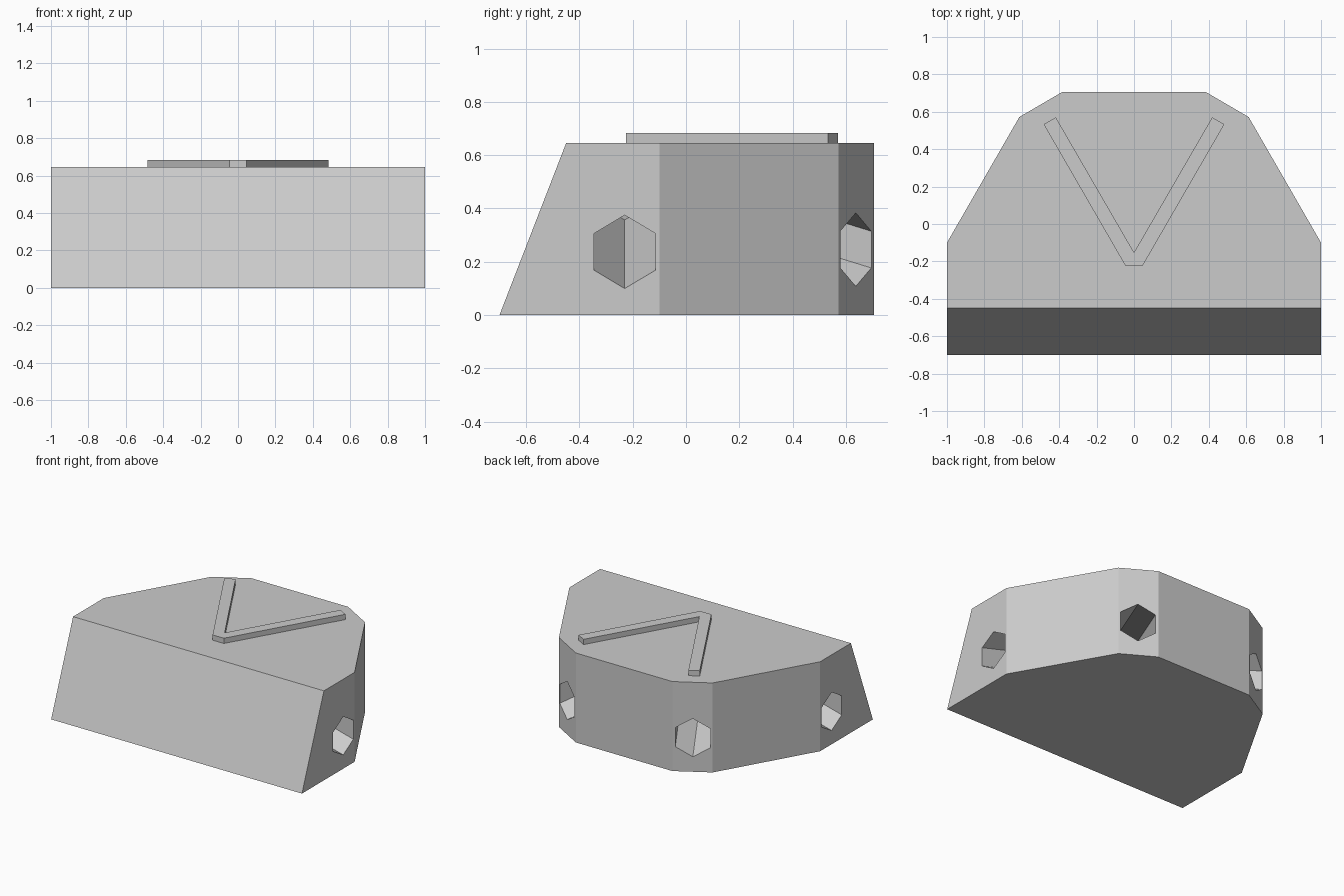
import bpy
import bmesh
from math import radians, tan, cos, sin
from mathutils import Vector, Matrix

old = bpy.data.objects.get("Cube")
if old:
    bpy.data.objects.remove(old, do_unlink=True)

HEIGHT = 0.645
FRONT_SLOPE = 0.25
HUB_Y = -0.23
TILT = radians(15)

grey = bpy.data.materials.new("light_grey")
grey.use_nodes = True
colour = (0.6, 0.6, 0.6, 1)
grey.diffuse_color = colour
grey.node_tree.nodes["Principled BSDF"].inputs["Base Color"].default_value = colour


def add_object(name, bm):
    bmesh.ops.recalc_face_normals(bm, faces=bm.faces)
    mesh = bpy.data.meshes.new(name)
    bm.to_mesh(mesh)
    bm.free()
    mesh.materials.append(grey)
    obj = bpy.data.objects.new(name, mesh)
    bpy.context.collection.objects.link(obj)
    return obj


def mirrored_prism(half, z, height):
    """Extrude an outline given by its right half, listed front to back."""
    outline = half + [(-x, y) for x, y in reversed(half) if x]
    bm = bmesh.new()
    face = bm.faces.new([bm.verts.new((x, y, z)) for x, y in outline])
    ext = bmesh.ops.extrude_face_region(bm, geom=[face])
    top = [v for v in ext["geom"] if isinstance(v, bmesh.types.BMVert)]
    bmesh.ops.translate(bm, verts=top, vec=(0, 0, height))
    return bm


# Body: six-sided plan with clipped back corners and a sloping front
bm = mirrored_prism([(1, -0.7), (1, -0.1), (0.613, 0.572), (0.385, 0.705)], 0, HEIGHT)
for v in bm.verts:
    if v.co.z > 0.1 and v.co.y < -0.5:
        v.co.y += FRONT_SLOPE
body = add_object("body", bm)

# Raised chevron on top
chevron = mirrored_prism(
    [(0.045, -0.225), (0.483, 0.533), (0.418, 0.57), (0, -0.152)], HEIGHT, 0.038)
add_object("raised_chevron", chevron)

# Hexagonal sockets that rise inward from the sides and back corners
for name, angle, z in (("right_side", 180, 0.237), ("left_side", 0, 0.237),
                       ("back_left", 60, 0.246), ("back_right", 120, 0.246)):
    a = radians(angle)
    outward = Vector((cos(a), sin(a), 0))
    mouth = Vector((0, HUB_Y, z)) + outward
    axis = (outward - Vector((0, 0, tan(TILT)))).normalized()
    side = Vector((0, 0, 1)).cross(axis).normalized()
    up = axis.cross(side)
    bm = bmesh.new()
    bmesh.ops.create_cone(bm, cap_ends=True, segments=6,
                          radius1=0.133, radius2=0.133, depth=1.2)
    turn = Matrix((side, up, axis)).transposed().to_4x4()
    centre = mouth - axis * 0.36
    bmesh.ops.transform(bm, verts=bm.verts, matrix=Matrix.Translation(centre) @ turn)
    cutter = add_object("socket_cutter_" + name, bm)
    cutter.hide_render = True
    cutter.hide_viewport = True
    cutter.display_type = 'WIRE'
    cut = body.modifiers.new("socket_" + name, 'BOOLEAN')
    cut.operation = 'DIFFERENCE'
    cut.solver = 'EXACT'
    cut.object = cutter
